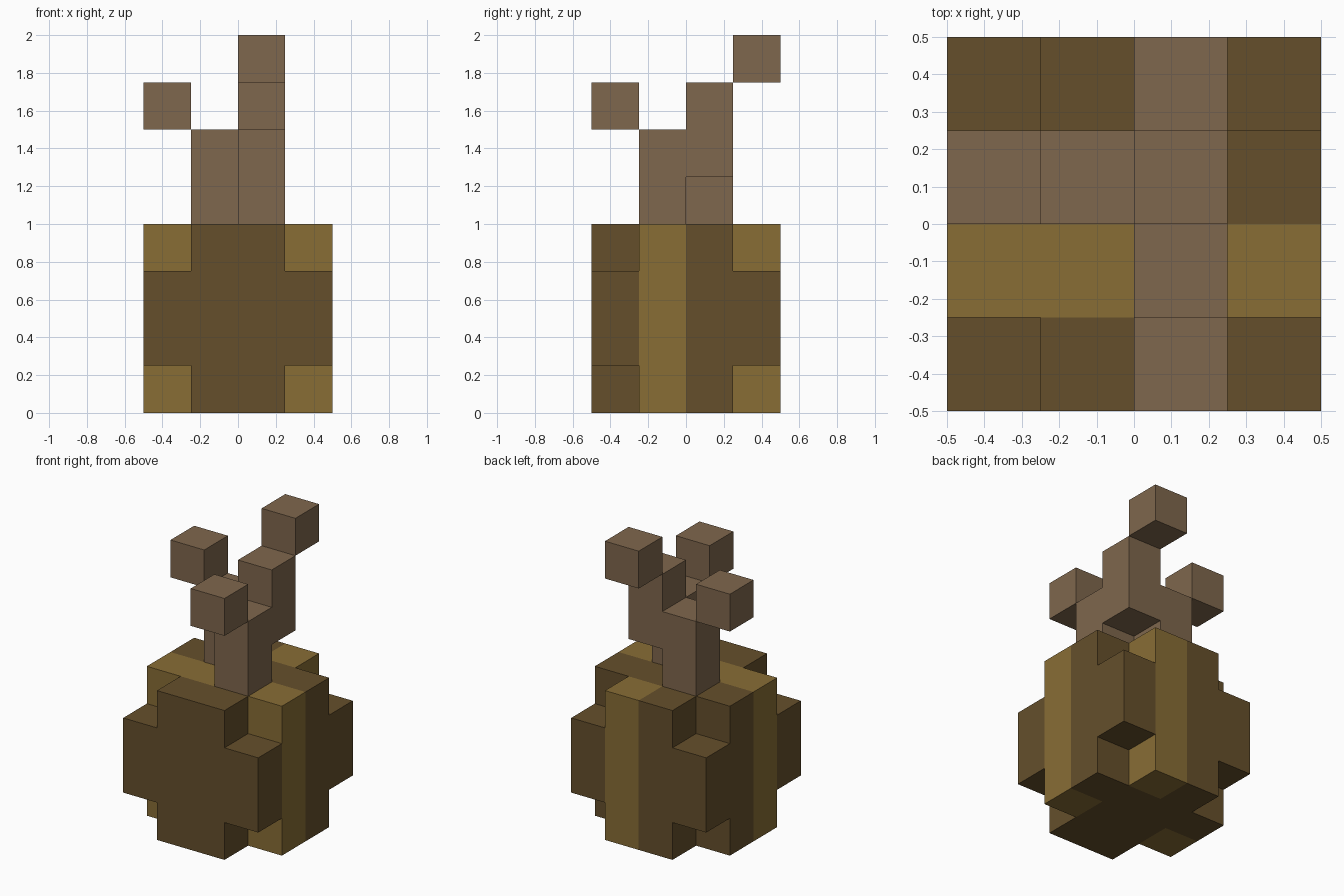
import bpy, bmesh
from mathutils import Vector

if "Cube" in bpy.data.objects:
    bpy.data.objects.remove(bpy.data.objects["Cube"])

CELL = 0.25
SIDES = [Vector(v) for v in ((1, 0, 0), (-1, 0, 0), (0, 1, 0),
                             (0, -1, 0), (0, 0, 1), (0, 0, -1))]


def material(name, hex_code):
    def linear(c):
        c /= 255
        return c / 12.92 if c <= 0.04045 else ((c + 0.055) / 1.055) ** 2.4
    mat = bpy.data.materials.new(name)
    mat.diffuse_color = [linear(int(hex_code[i:i + 2], 16)) for i in (0, 2, 4)] + [1]
    mat.use_nodes = True
    mat.node_tree.nodes["Principled BSDF"].inputs["Base Color"].default_value = mat.diffuse_color
    return mat


dark = material("dark_brown", "654f2b")
light = material("light_ochre", "886d35")
bark = material("bark_brown", "7f674d")


def blocks(name, cells, mats, pick=lambda c: 0):
    """Outer shell of a set of grid cells, coloured per cell by pick."""
    cells = set(cells)
    bm = bmesh.new()
    for cell in sorted(cells):
        centre = Vector((cell[0] - 1.5, cell[1] - 1.5, cell[2] + 0.5)) * CELL
        for n in SIDES:
            if tuple(int(a + b) for a, b in zip(cell, n)) in cells:
                continue
            u = Vector((n.y, n.z, n.x))
            v = n.cross(u)
            corners = [centre + (n + u * a + v * b) * CELL / 2
                       for a, b in ((-1, -1), (1, -1), (1, 1), (-1, 1))]
            face = bm.faces.new([bm.verts.new(p) for p in corners])
            face.material_index = pick(cell)
    bmesh.ops.remove_doubles(bm, verts=bm.verts, dist=0.001)
    mesh = bpy.data.meshes.new(name)
    bm.to_mesh(mesh)
    bm.free()
    for m in mats:
        mesh.materials.append(m)
    obj = bpy.data.objects.new(name, mesh)
    bpy.context.collection.objects.link(obj)
    return obj


# Round body: a 4x4x4 block without its eight corners
def is_corner(c):
    return all(i in (0, 3) for i in c)


# Light stripes: on both flanks, on the back, and one patch on top
def body_colour(c):
    x, y, z = c
    flank = y == 1 and x in (0, 3)
    back = y == 3 and x == 2
    return int(flank or back or c == (1, 1, 3))


body_cells = [(x, y, z) for x in range(4) for y in range(4) for z in range(4)
              if not is_corner((x, y, z))]
blocks("body", body_cells, [dark, light], body_colour)

# Forked stem: two lower posts and one raised fork block
blocks("front_stem", [(2, 1, 4), (2, 1, 5)], [bark])
blocks("side_stem", [(1, 2, 4), (1, 2, 5)], [bark])
blocks("raised_stem", [(2, 2, 5), (2, 2, 6)], [bark])

# Branch tips touching the stem only along an edge
for name, cell in (("front_tip", (2, 0, 6)), ("left_tip", (0, 2, 6)),
                   ("back_tip", (2, 3, 7))):
    blocks(name, [cell], [bark])
